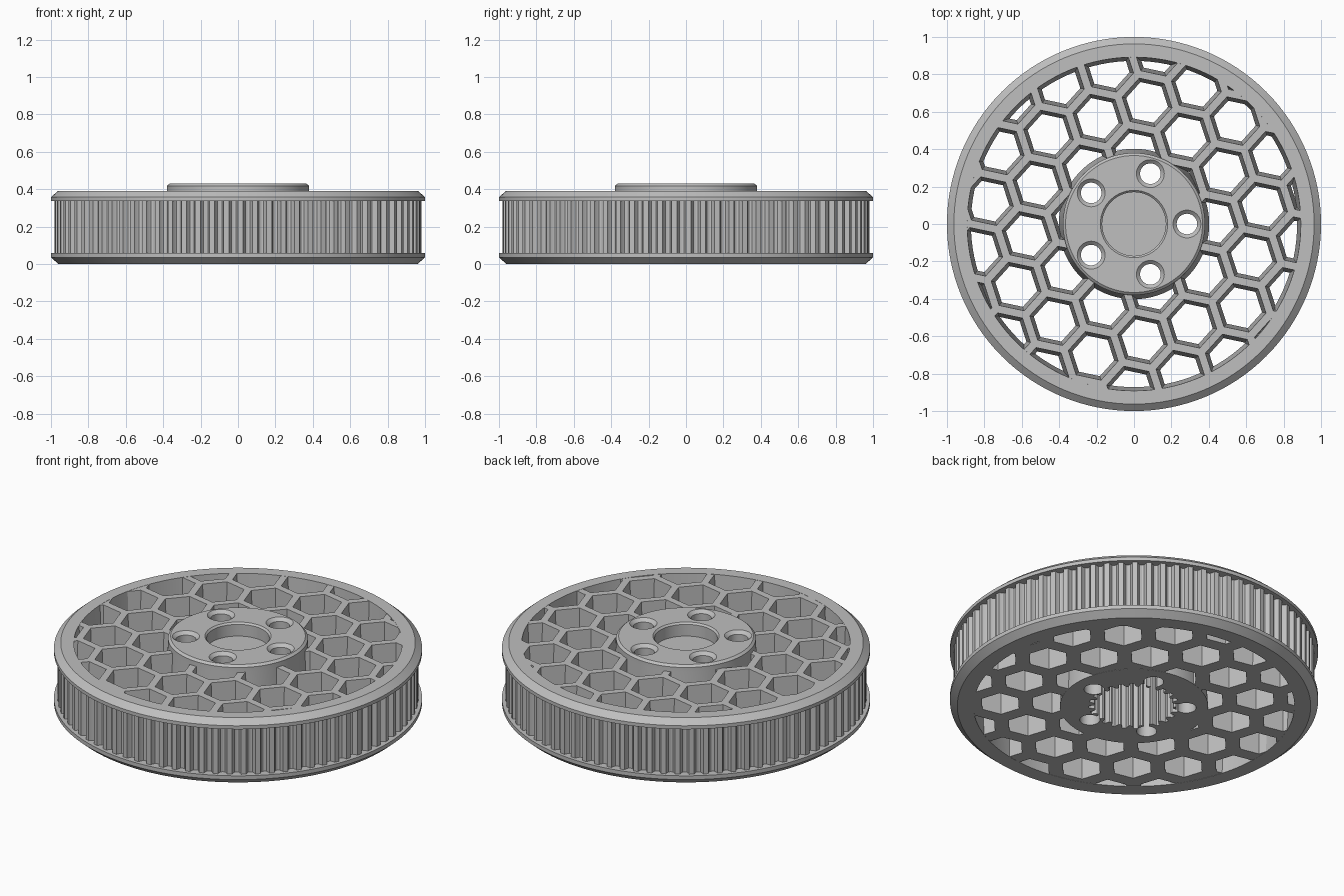
import bpy, bmesh, math
from mathutils import Vector

if "Cube" in bpy.data.objects:
    bpy.data.objects.remove(bpy.data.objects["Cube"])

grey = bpy.data.materials.new("grey plastic")
grey.use_nodes = True
grey.diffuse_color = (0.52, 0.52, 0.52, 1)
grey.node_tree.nodes["Principled BSDF"].inputs["Base Color"].default_value = grey.diffuse_color


def finish(bm, name):
    bmesh.ops.remove_doubles(bm, verts=bm.verts, dist=1e-5)
    bmesh.ops.recalc_face_normals(bm, faces=bm.faces)
    mesh = bpy.data.meshes.new(name)
    bm.to_mesh(mesh)
    bm.free()
    mesh.materials.append(grey)
    ob = bpy.data.objects.new(name, mesh)
    bpy.context.collection.objects.link(ob)
    return ob


def add_loft(bm, loops, caps=True):
    """Join equal-length point loops with quads, optionally capping both ends."""
    rings = [[bm.verts.new(p) for p in loop] for loop in loops]
    for a, b in zip(rings, rings[1:]):
        for i in range(len(a)):
            j = (i + 1) % len(a)
            bm.faces.new((a[i], a[j], b[j], b[i]))
    if caps:
        bm.faces.new(rings[0][::-1])
        bm.faces.new(rings[-1])


def circle(radius, z, count=128, turn=0, center=(0, 0)):
    return [Vector((center[0] + radius * math.cos(turn + math.tau * i / count),
                    center[1] + radius * math.sin(turn + math.tau * i / count), z))
            for i in range(count)]


def turned(name, profile, closed_ring=False):
    """Revolve (radius, z) points; a closed ring has no caps."""
    bm = bmesh.new()
    points = profile + profile[:1] if closed_ring else profile
    add_loft(bm, [circle(r, z) for r, z in points], caps=not closed_ring)
    return finish(bm, name)


def toothed(name, teeth, outer, depth, z0, z1, caps=True):
    """Vertical wall with flat lands and rounded grooves."""
    steps = [(0.0, 0.0), (0.36, 0.0), (0.42, 0.5), (0.52, 0.88),
             (0.68, 1.0), (0.84, 0.88), (0.94, 0.5)]
    bm = bmesh.new()
    loops = []
    for z in (z0, z1):
        loop = []
        for t in range(teeth):
            for part, drop in steps:
                a = math.tau * (t + part) / teeth
                r = outer - depth * drop
                loop.append(Vector((r * math.cos(a), r * math.sin(a), z)))
        loops.append(loop)
    add_loft(bm, loops, caps)
    return finish(bm, name)


def cut(target, cutters):
    for cutter in cutters:
        cutter.hide_render = True
        mod = target.modifiers.new("cut", "BOOLEAN")
        mod.operation = "DIFFERENCE"
        mod.solver = "EXACT"
        mod.object = cutter
        bpy.context.view_layer.objects.active = target
        bpy.ops.object.modifier_apply(modifier=mod.name)


def smooth(ob, angle=25):
    bpy.ops.object.select_all(action="DESELECT")
    ob.select_set(True)
    bpy.context.view_layer.objects.active = ob
    bpy.ops.object.shade_smooth_by_angle(angle=math.radians(angle))


TOP = 0.39

# Rim with two chamfered flanges and a drafted inner wall
rim = turned("flanged_rim", [(0.872, 0), (0.96, 0), (1, 0.035), (1, 0.058), (0.93, 0.058),
                             (0.93, 0.337), (1, 0.337), (1, 0.358), (0.963, TOP), (0.892, TOP)], True)

# Belt teeth between the flanges
belt_teeth = toothed("belt_teeth", 80, 0.98, 0.03, 0.058, 0.337, caps=False)

# Honeycomb web with tapered cells
web = turned("honeycomb_web", [(0.36, 0.001), (0.92, 0.001), (0.92, TOP - 0.001),
                               (0.36, TOP - 0.001)], True)
pitch = 0.277
tilt = math.radians(18)
row = Vector((math.cos(tilt), math.sin(tilt))) * pitch
column = Vector((math.cos(tilt + math.pi / 3), math.sin(tilt + math.pi / 3))) * pitch
start = Vector((0.07, 0.65))
bm = bmesh.new()
for i in range(-9, 10):
    for j in range(-9, 10):
        c = start + row * i + column * j
        if 0.2 < c.length < 1.06:
            add_loft(bm, [circle(apothem / math.cos(math.pi / 6), z, 6, tilt + math.pi / 6, c)
                          for apothem, z in ((0.098, -0.02), (0.119, TOP + 0.02))])
cells = finish(bm, "cell_cutters")
cut(web, [cells])

# Drafted hub with raised chamfered boss
hub = turned("hub", [(0.402, 0), (0.38, TOP), (0.38, 0.418), (0.366, 0.43)])

# Shallow top bore, splined bottom socket and five countersunk bolt holes
bore = turned("bore_cutter", [(0.17, 0.35), (0.17, 0.42), (0.19, 0.44)])
socket = toothed("socket_cutter", 24, 0.245, 0.033, -0.05, 0.31)
bm = bmesh.new()
for k in range(5):
    a = math.tau * k / 5
    c = (0.283 * math.cos(a), 0.283 * math.sin(a))
    add_loft(bm, [circle(r, z, 32, 0, c)
                  for r, z in ((0.055, -0.05), (0.055, 0.412), (0.08, 0.435))])
bolts = finish(bm, "bolt_cutters")
cut(hub, [bore, socket, bolts])

for helper in (cells, bore, socket, bolts):
    bpy.data.objects.remove(helper)
for part in (rim, belt_teeth, web, hub):
    smooth(part)
